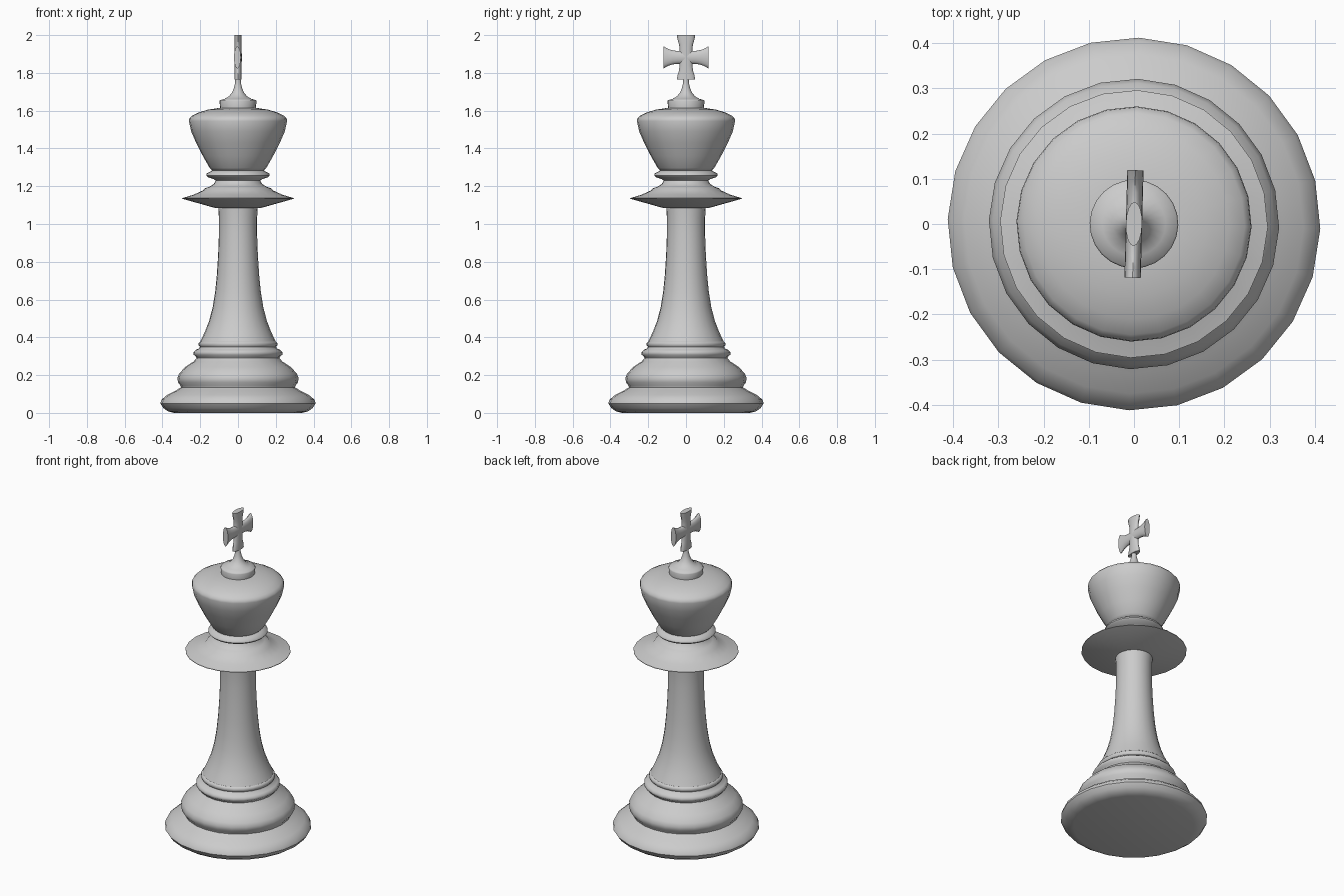
import bpy, bmesh, math

if "Cube" in bpy.data.objects:
    bpy.data.objects.remove(bpy.data.objects["Cube"])

SIDES = 24
TURN = math.radians(-1.5)   # whole piece sits slightly turned


def finish(name, bm, angle):
    bmesh.ops.remove_doubles(bm, verts=bm.verts, dist=1e-5)
    bmesh.ops.recalc_face_normals(bm, faces=bm.faces)
    me = bpy.data.meshes.new(name)
    bm.to_mesh(me)
    bm.free()
    ob = bpy.data.objects.new(name, me)
    bpy.context.collection.objects.link(ob)
    ob.rotation_euler.z = TURN
    bpy.ops.object.select_all(action='DESELECT')
    ob.select_set(True)
    bpy.context.view_layer.objects.active = ob
    bpy.ops.object.shade_smooth_by_angle(angle=math.radians(angle))
    return ob


def skin(bm, rings):
    """Bridge consecutive rings of points and cap both ends."""
    vs = [[bm.verts.new(p) for p in r] for r in rings]
    n = len(vs[0])
    for a, b in zip(vs, vs[1:]):
        for i in range(n):
            j = (i + 1) % n
            bm.faces.new((a[i], a[j], b[j], b[i]))
    bm.faces.new(vs[0])
    bm.faces.new(vs[-1])


def lathe(name, profile, angle=50):
    bm = bmesh.new()
    skin(bm, [[(r * math.cos(2 * math.pi * i / SIDES),
                r * math.sin(2 * math.pi * i / SIDES), z)
               for i in range(SIDES)] for r, z in profile])
    return finish(name, bm, angle)


# Foot, belly and double ring
lathe("base", [
    (.34, 0), (.37, .008), (.395, .025), (.412, .05), (.405, .07), (.375, .095),
    (.33, .118), (.302, .135), (.305, .145), (.318, .162), (.321, .185),
    (.312, .207), (.28, .243), (.235, .272), (.219, .29), (.223, .298),
    (.235, .308), (.236, .322), (.225, .333), (.205, .342), (.202, .35),
    (.208, .358), (.208, .37), (.198, .38)])

# Concave column
lathe("stem", [
    (.199, .379), (.175, .43), (.152, .49), (.134, .56), (.121, .64), (.112, .73),
    (.105, .84), (.101, .95), (.101, 1.03), (.105, 1.09)])

# Wide thin collar with neck ring
lathe("collar", [
    (.10, 1.085), (.122, 1.085), (.296, 1.134), (.296, 1.137), (.235, 1.155),
    (.185, 1.178), (.177, 1.188), (.15, 1.198), (.128, 1.212), (.118, 1.23),
    (.13, 1.238), (.16, 1.248), (.168, 1.257), (.165, 1.268), (.145, 1.278),
    (.135, 1.285)])

# Flared head
lathe("crown", [
    (.133, 1.28), (.15, 1.297), (.186, 1.36), (.222, 1.43), (.248, 1.49),
    (.26, 1.545), (.258, 1.558), (.245, 1.572), (.21, 1.59), (.16, 1.605),
    (.098, 1.615)], 60)

# Small disc and tapering spike under the cross
lathe("finial", [
    (.094, 1.61), (.098, 1.65), (.095, 1.656), (.07, 1.663), (.047, 1.677),
    (.031, 1.697), (.021, 1.722), (.015, 1.75), (.014, 1.78)])

# Cross with four flared oval arms
bm = bmesh.new()
for k in range(4):
    a = k * math.pi / 2
    reach, flare = (.119, .059) if k % 2 == 0 else (.118, .049)
    rings = []
    for d, w in ((0, .034), (.045, .034), (.07, .037), (.095, .045), (reach, flare)):
        ring = []
        for i in range(16):
            t = 2 * math.pi * i / 16
            u = w * math.sin(t)
            ring.append((.018 * math.cos(t),
                         d * math.cos(a) - u * math.sin(a),
                         1.882 + d * math.sin(a) + u * math.cos(a)))
        rings.append(ring)
    skin(bm, rings)
finish("cross", bm, 45)
